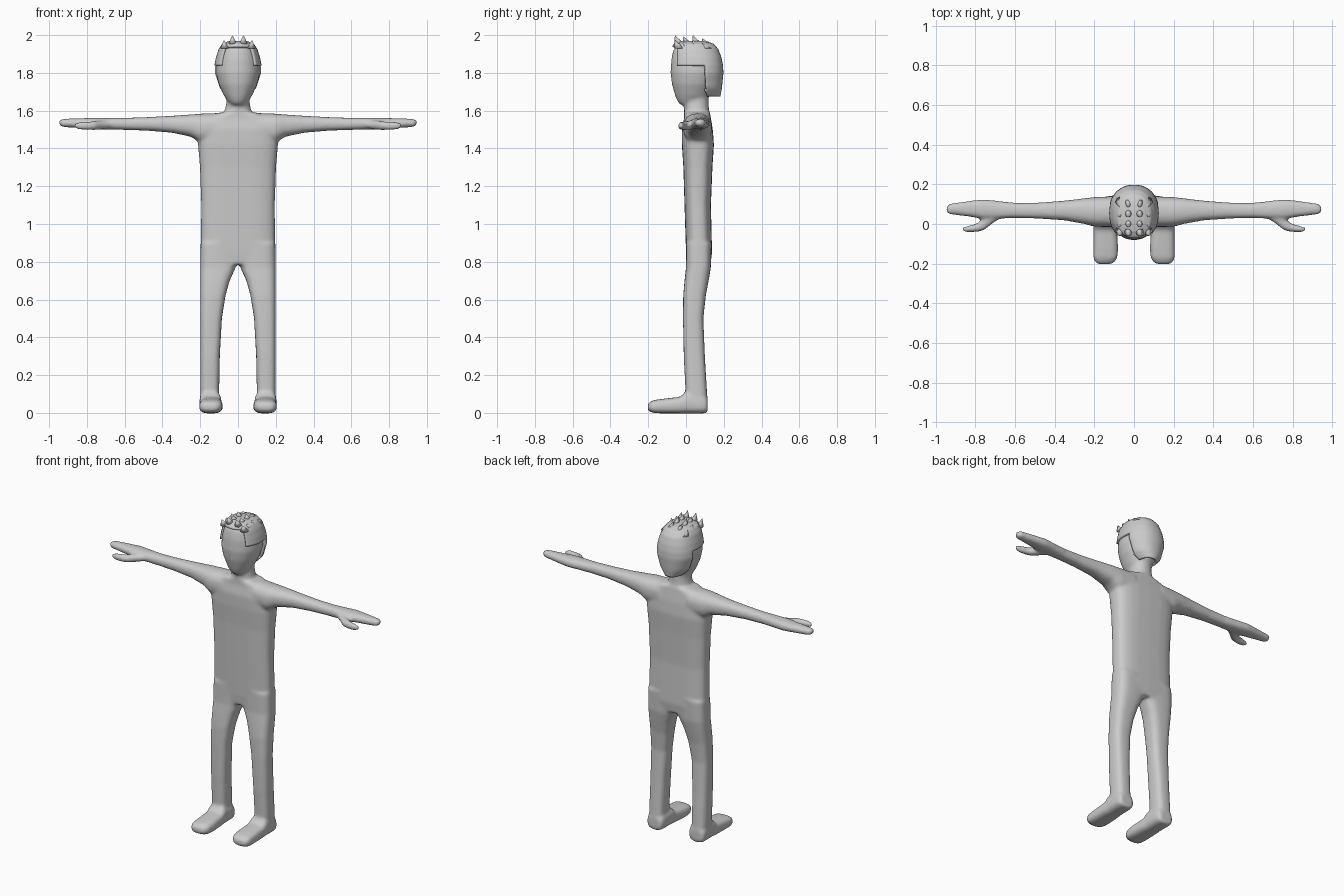
import bpy, bmesh, math

mat = bpy.data.materials.new("plain grey")
mat.diffuse_color = (0.6, 0.6, 0.6, 1)


def loft(bm, axis, rings, n=24, power=2.6, side=1, steps=1):
    """Closed tube along an axis. Ring = position, then low/high bounds of the two cross axes."""
    full = []
    for r, q in zip(rings, rings[1:]):
        for k in range(steps):
            full.append([u + (v - u) * k / steps for u, v in zip(r, q)])
    full.append(rings[-1])
    loops = []
    for t, a0, a1, b0, b1 in full:
        loop = []
        for i in range(n):
            w = 2 * math.pi * i / n
            c, s = math.cos(w), math.sin(w)
            a = (a0 + a1) / 2 + (a1 - a0) / 2 * math.copysign(abs(c) ** (2 / power), c)
            b = (b0 + b1) / 2 + (b1 - b0) / 2 * math.copysign(abs(s) ** (2 / power), s)
            x, y, z = {'x': (t, a, b), 'y': (a, t, b), 'z': (a, b, t)}[axis]
            loop.append(bm.verts.new((x * side, y, z)))
        loops.append(loop)
    faces = [bm.faces.new(loops[0]), bm.faces.new(loops[-1])]
    for p, q in zip(loops, loops[1:]):
        for i in range(n):
            j = (i + 1) % n
            faces.append(bm.faces.new((p[i], p[j], q[j], q[i])))
    bmesh.ops.recalc_face_normals(bm, faces=faces)


def finish(bm, name):
    me = bpy.data.meshes.new(name)
    for f in bm.faces:
        f.smooth = True
    bm.to_mesh(me)
    bm.free()
    ob = bpy.data.objects.new(name, me)
    bpy.context.collection.objects.link(ob)
    me.materials.append(mat)
    return ob


body = bmesh.new()
# torso and neck
loft(body, 'z', [
    (0.785, -.195, .195, .005, .13), (0.85, -.198, .198, 0, .138), (1.1, -.195, .195, -.008, .132),
    (1.3, -.202, .202, -.014, .14), (1.42, -.212, .212, -.022, .148), (1.5, -.21, .21, -.022, .142),
    (1.56, -.18, .18, -.01, .132), (1.59, -.1, .1, -.01, .128)], power=3)
loft(body, 'z', [(1.54, -.1, .1, -.01, .128), (1.6, -.07, .07, -.01, .122),
                 (1.64, -.062, .062, -.01, .12), (1.72, -.062, .062, 0, .12)], power=2.2)
# head
loft(body, 'z', [
    (1.63, -.035, .035, -.03, .06), (1.65, -.055, .055, -.046, .09), (1.68, -.075, .075, -.058, .125),
    (1.74, -.103, .103, -.075, .155), (1.8, -.117, .117, -.082, .17), (1.87, -.111, .111, -.078, .165),
    (1.92, -.094, .094, -.068, .145), (1.95, -.07, .07, -.05, .12)], power=2.1)
for s in (1, -1):
    # leg
    loft(body, 'z', [
        (0.02, .095, .198, 0, .112), (0.1, .1, .2, -.002, .112), (0.3, .096, .2, -.012, .1),
        (0.5, .085, .2, -.016, .092), (0.62, .066, .2, -.015, .105), (0.7, .044, .2, -.008, .12),
        (0.77, .012, .2, 0, .132), (0.9, 0, .198, 0, .136)], power=3, side=s)
    # foot
    loft(body, 'y', [
        (.115, .1, .195, 0, .08), (.09, .09, .203, -.003, .1), (.0, .088, .204, -.003, .115),
        (-.03, .085, .205, -.003, .085), (-.12, .08, .206, -.003, .075), (-.17, .083, .206, -.001, .068),
        (-.195, .1, .195, .008, .056), (-.203, .12, .175, .015, .045)], power=3, side=s)
    # arm and hand
    loft(body, 'x', [
        (.1, -.015, .14, 1.43, 1.588), (.2, -.014, .136, 1.43, 1.584), (.25, 0, .13, 1.462, 1.58),
        (.35, .018, .118, 1.483, 1.573), (.48, .027, .108, 1.494, 1.566), (.6, .03, .107, 1.498, 1.562),
        (.68, .026, .116, 1.5, 1.562), (.76, .026, .125, 1.502, 1.563), (.82, .035, .118, 1.507, 1.56),
        (.89, .044, .108, 1.511, 1.558), (.93, .048, .103, 1.514, 1.556), (.945, .06, .09, 1.522, 1.55)],
        side=s, power=2.4)
    # thumb
    loft(body, 'x', [
        (.67, .03, .08, 1.51, 1.545), (.72, -.002, .06, 1.5, 1.548), (.755, -.032, .035, 1.497, 1.545),
        (.79, -.04, .004, 1.497, 1.542), (.84, -.043, -.01, 1.5, 1.54), (.866, -.035, -.017, 1.506, 1.535)],
        side=s, power=2.2)
ob = finish(body, "body")
# fuse the limbs into one smooth skin
m = ob.modifiers.new("fuse", 'REMESH')
m.mode = 'VOXEL'
m.voxel_size = 0.009
m.use_smooth_shade = True
m = ob.modifiers.new("soften", 'SMOOTH')
m.factor = 0.5
m.iterations = 8

# hair cap, cut away around the face and ears
hair = bmesh.new()
loft(hair, 'z', [
    (1.675, -.055, .055, .0, .182), (1.72, -.1, .1, -.06, .19), (1.8, -.127, .127, -.085, .198),
    (1.84, -.125, .125, -.087, .196), (1.88, -.117, .117, -.084, .188), (1.925, -.103, .103, -.079, .172),
    (1.953, -.085, .085, -.066, .148), (1.968, -.05, .05, -.035, .11)], n=64, power=2.2, steps=4)


def bare(f):
    c = f.calc_center_median()
    if c.z < 1.68 and abs(f.normal.z) > .9:
        return True
    return not (c.z > 1.94 or (c.y > -.045 and c.z > 1.838) or c.y > .105)


bmesh.ops.delete(hair, geom=[f for f in hair.faces if bare(f)], context='FACES')
ob = finish(hair, "hair_cap")
m = ob.modifiers.new("thickness", 'SOLIDIFY')
m.thickness = 0.016
m.offset = -1

# short hair spikes leaning forward
spikes = bmesh.new()
for row, y in enumerate((-.045, .0, .05, .1)):
    for x in (-.07, -.028, .028, .07):
        outer = abs(x) > .05
        tip_z = (1.975 if outer else 2.0) - .006 * (row % 2) - (.012 if row == 3 else 0)
        base_z = 1.93 if outer else 1.952
        ring = [spikes.verts.new((x + .024 * math.cos(k * math.pi / 4),
                                  y + .01 + .027 * math.sin(k * math.pi / 4), base_z)) for k in range(8)]
        tip = spikes.verts.new((x * 1.06, y - .014, tip_z))
        spikes.faces.new(ring[::-1])
        for k in range(8):
            spikes.faces.new((ring[k], ring[(k + 1) % 8], tip))
finish(spikes, "hair_spikes")
